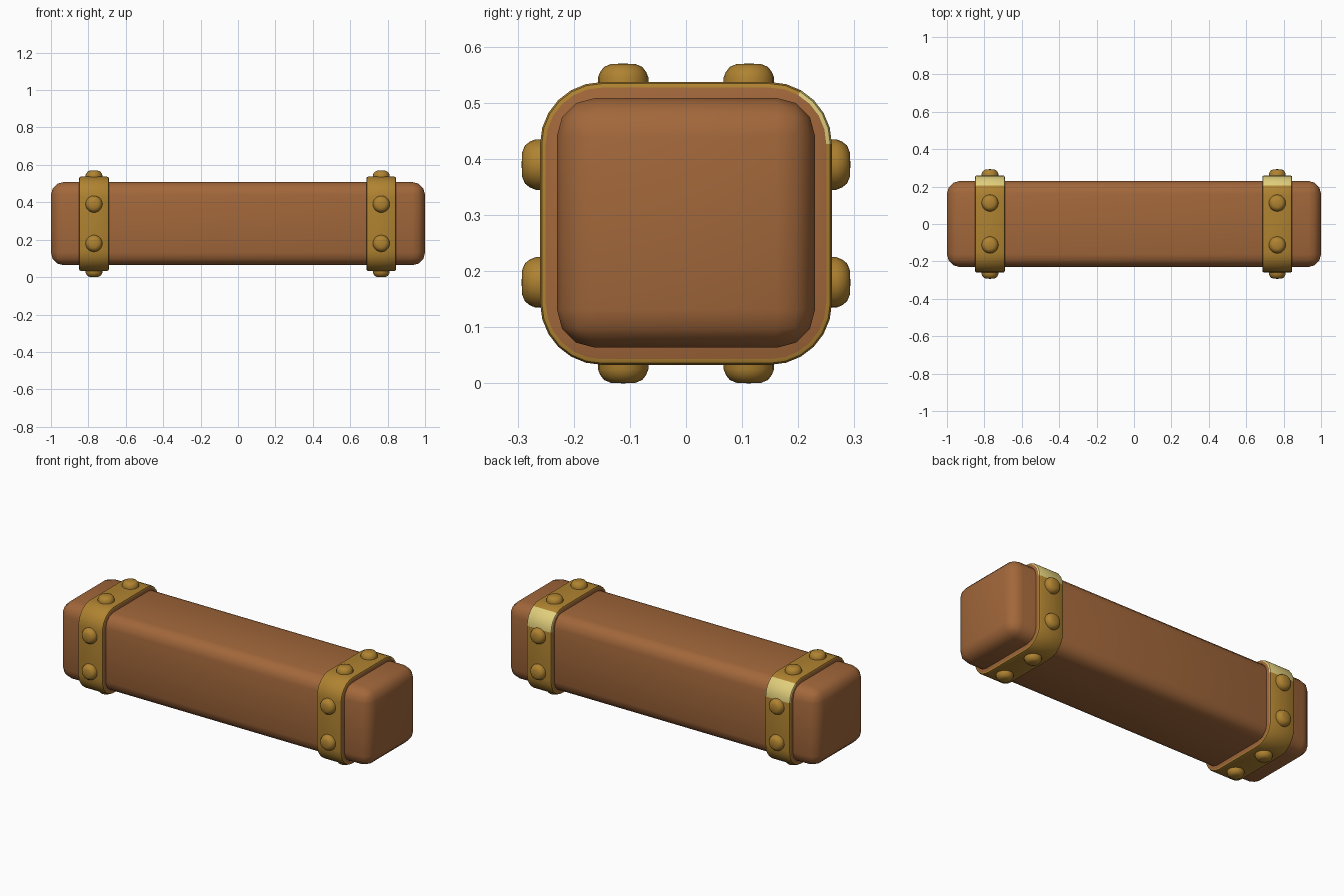
import bpy, bmesh, math
from mathutils import Matrix, Vector

cube = bpy.data.objects.get("Cube")
if cube:
    bpy.data.objects.remove(cube)

MID_Z = 0.285


def material(name, rgb):
    mat = bpy.data.materials.new(name)
    mat.use_nodes = True
    mat.diffuse_color = (*rgb, 1)
    mat.node_tree.nodes["Principled BSDF"].inputs["Base Color"].default_value = (*rgb, 1)
    return mat


wood = material("warm brown", (0.36, 0.136, 0.043))
gold = material("old gold", (0.43, 0.225, 0.03))
pale = material("pale gold", (0.75, 0.62, 0.2))


def finish(name, bm, mats, angle=35):
    bmesh.ops.recalc_face_normals(bm, faces=bm.faces)
    mesh = bpy.data.meshes.new(name)
    bm.to_mesh(mesh)
    bm.free()
    obj = bpy.data.objects.new(name, mesh)
    bpy.context.collection.objects.link(obj)
    for mat in mats:
        mesh.materials.append(mat)
    bpy.ops.object.select_all(action="DESELECT")
    obj.select_set(True)
    bpy.context.view_layer.objects.active = obj
    bpy.ops.object.shade_smooth_by_angle(angle=math.radians(angle))
    return obj


# Long beam with softened edges
bm = bmesh.new()
bmesh.ops.create_cube(bm, size=1, matrix=Matrix.Translation((0, 0, MID_Z + 0.001))
                      @ Matrix.Diagonal((2, 0.46, 0.445, 1)))
bmesh.ops.bevel(bm, geom=bm.edges[:], offset=0.068, segments=3, profile=0.5,
                affect="EDGES", clamp_overlap=True)
finish("beam", bm, [wood])


def rounded_section(bm, x, inset, half_y=0.26, half_z=0.252, radius=0.11, steps=6):
    """Ring of vertices around a rounded rectangle."""
    ring = []
    for quarter in range(4):
        sy = 1 if quarter in (0, 3) else -1
        sz = 1 if quarter < 2 else -1
        for i in range(steps + 1):
            a = math.pi / 2 * (quarter + i / steps)
            r = radius - inset
            ring.append(bm.verts.new((x, sy * (half_y - radius) + r * math.cos(a),
                                      MID_Z + sz * (half_z - radius) + r * math.sin(a))))
    return ring


# Metal band: gold outside, brown flanks, worn pale upper back corner
def make_band(name, x):
    bm = bmesh.new()
    half, rim = 0.08, 0.01
    rings = [rounded_section(bm, x + dx, inset) for dx, inset in
             ((-half, rim), (-half + 0.003, 0.003), (-half + rim, 0),
              (half - rim, 0), (half - 0.003, 0.003), (half, rim))]
    n = len(rings[0])
    for a, b in zip(rings, rings[1:]):
        for i in range(n):
            bm.faces.new((a[i], a[(i + 1) % n], b[(i + 1) % n], b[i]))
    bm.faces.new(rings[0])
    bm.faces.new(rings[-1])
    bmesh.ops.recalc_face_normals(bm, faces=bm.faces)
    for f in bm.faces:
        tilt = math.degrees(math.atan2(f.normal.z, f.normal.y))
        if abs(f.normal.x) > 0.95:
            f.material_index = 1
        elif 5 < tilt < 60:
            f.material_index = 2
    finish(name, bm, [gold, wood, pale])


# Domed rivet, turned from a profile and pointed along a direction
def make_rivet(name, position, direction):
    bm = bmesh.new()
    profile = [(0.045, -0.02), (0.045, 0.008), (0.041, 0.018),
               (0.034, 0.027), (0.022, 0.032), (0, 0.033)]
    verts = [bm.verts.new((r, 0, h)) for r, h in profile]
    edges = [bm.edges.new(pair) for pair in zip(verts, verts[1:])]
    bmesh.ops.spin(bm, geom=verts + edges, cent=(0, 0, 0), axis=(0, 0, 1),
                   angle=math.tau, steps=20, use_duplicate=False)
    bmesh.ops.remove_doubles(bm, verts=bm.verts, dist=0.0005)
    turn = Vector(direction).to_track_quat("Z", "Y").to_matrix().to_4x4()
    bmesh.ops.transform(bm, matrix=Matrix.Translation(position) @ turn, verts=bm.verts)
    finish(name, bm, [gold], 50)


for side, x in (("right", -0.77), ("left", 0.766)):
    make_band(side + "_band", x)
    for s in (-1, 1):
        for t in (-1, 1):
            tag = f"{side}_{'upper' if s > 0 else 'lower'}_{'back' if t > 0 else 'front'}"
            make_rivet(tag + "_side_rivet", (x, t * 0.26, MID_Z + s * 0.105), (0, t, 0))
            make_rivet(tag + "_flat_rivet", (x, t * 0.112, MID_Z + s * 0.252), (0, 0, s))
